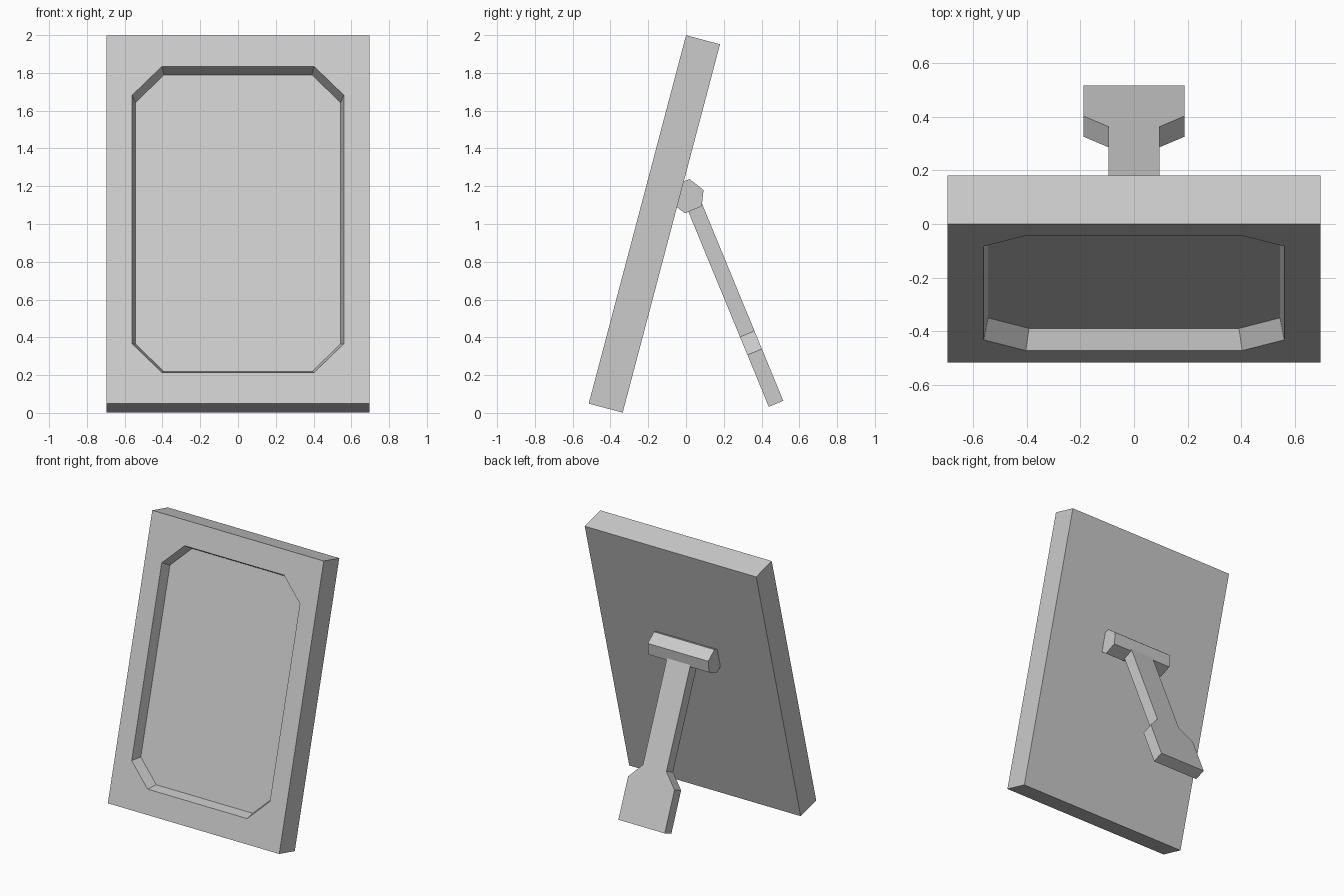
import bpy, bmesh, math

cube = bpy.data.objects.get("Cube")
if cube:
    bpy.data.objects.remove(cube)

# Single plain grey
GREY = (0.6, 0.6, 0.6, 1)
mat = bpy.data.materials.new("plain_grey")
mat.use_nodes = True
mat.diffuse_color = GREY
mat.node_tree.nodes["Principled BSDF"].inputs["Base Color"].default_value = GREY


def finish(bm, name, location=(0, 0, 0), tilt=0):
    bmesh.ops.recalc_face_normals(bm, faces=bm.faces)
    mesh = bpy.data.meshes.new(name)
    bm.to_mesh(mesh)
    bm.free()
    mesh.materials.append(mat)
    obj = bpy.data.objects.new(name, mesh)
    obj.location = location
    obj.rotation_euler.x = math.radians(tilt)
    bpy.context.collection.objects.link(obj)
    return obj


def prism(points, offset, name, **place):
    """Extrude a flat outline by an offset."""
    bm = bmesh.new()
    face = bm.faces.new([bm.verts.new(p) for p in points])
    new = bmesh.ops.extrude_face_region(bm, geom=[face])["geom"]
    bmesh.ops.translate(bm, vec=offset, verts=[v for v in new if isinstance(v, bmesh.types.BMVert)])
    # Restore the starting cap if the extrusion consumed it
    if any(e.is_boundary for e in bm.edges):
        bmesh.ops.holes_fill(bm, edges=[e for e in bm.edges if e.is_boundary])
    return finish(bm, name, **place)


# Picture frame: leaning slab with a chamfered, tapering recess in its front
W, H, T = 0.695, 2.017, 0.186
RW, RH, CUT, DEPTH, TAPER = 0.56, 0.838, 0.157, 0.079, 0.97
corners = [(-1, -1), (1, -1), (1, 1), (-1, 1)]
bm = bmesh.new()


def slab_ring(y):
    return [bm.verts.new((sx * W, y, H / 2 + sz * H / 2)) for sx, sz in corners]


def recess_ring(y, scale):
    ring = []
    for sx, sz in corners:
        pair = [(sx * RW, sz * (RH - CUT)), (sx * (RW - CUT), sz * RH)]
        if sx != sz:
            pair.reverse()
        ring += [bm.verts.new((x * scale, y, H / 2 + z * scale)) for x, z in pair]
    return ring


def bridge(a, b):
    for i in range(len(a)):
        j = (i + 1) % len(a)
        bm.faces.new((a[i], a[j], b[j], b[i]))


front, back = slab_ring(0), slab_ring(T)
rim, floor = recess_ring(0, 1), recess_ring(DEPTH, TAPER)
bridge(front, back)
bridge(rim, floor)
bm.faces.new(back)
bm.faces.new(floor)
for k in range(4):
    bm.faces.new((front[k], front[(k + 1) % 4], rim[(2 * k + 2) % 8], rim[2 * k + 1]))
    bm.faces.new((front[k], rim[2 * k + 1], rim[2 * k]))
finish(bm, "frame", location=(0, -0.515, 0.049), tilt=-14.8)

# Hinge block: six-sided bar across the back of the frame
HINGE = 0.245
side = [(0.02, 1.237), (0.093, 1.18), (0.083, 1.094),
        (-0.005, 1.057), (-0.049, 1.09), (-0.012, 1.227)]
prism([(-HINGE, y, z) for y, z in side], (2 * HINGE, 0, 0), "hinge_block")

# Support leg: narrow strut flaring to a wide foot
half = [(0.188, 0), (0.188, 0.297), (0.095, 0.4), (0.095, 1.16)]
outline = half + [(-x, z) for x, z in reversed(half)]
prism([(x, 0, z) for x, z in outline], (0, -0.083, 0), "support_leg",
      location=(0, 0.515, 0.064), tilt=22.4)
